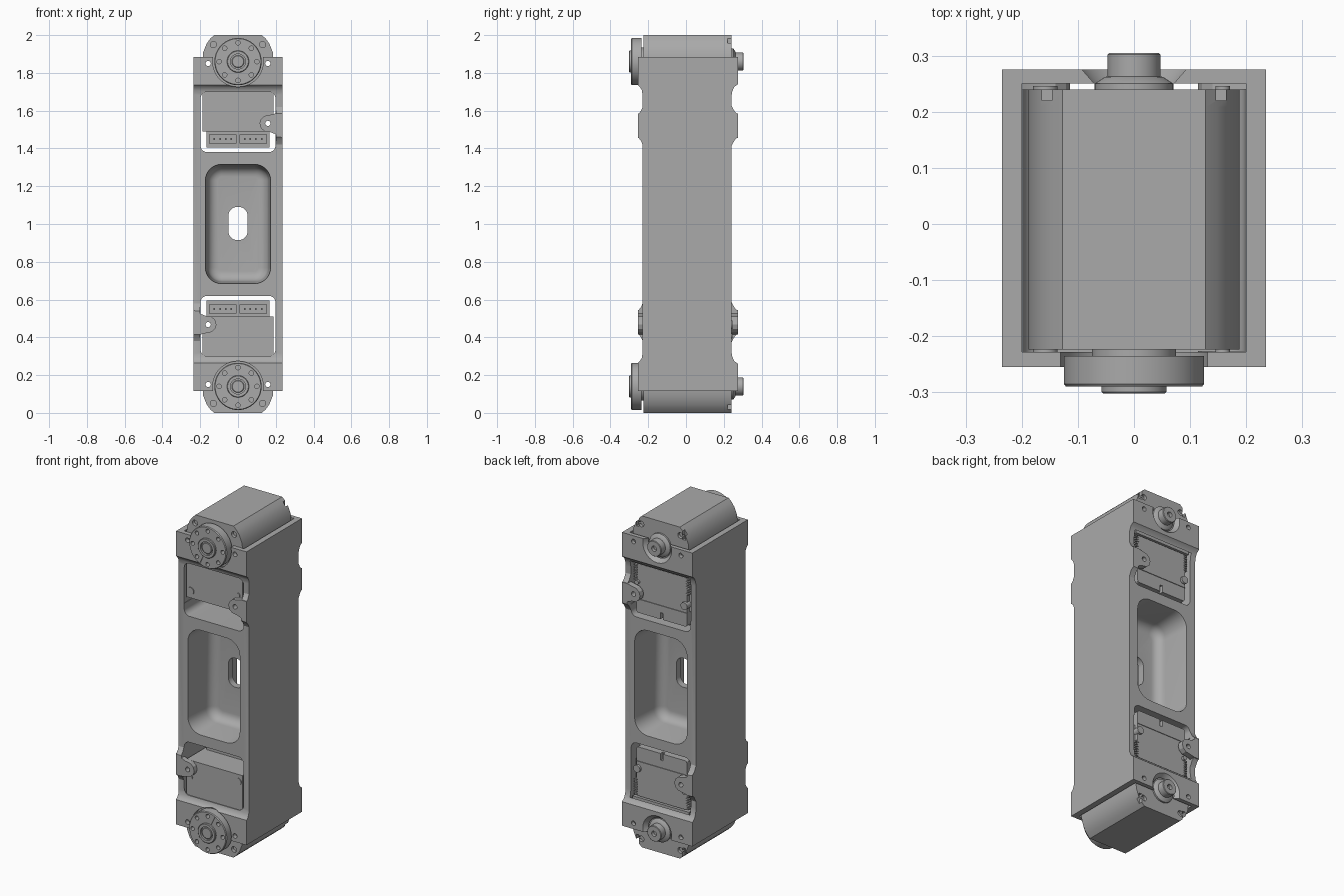
import bpy, bmesh, math
from mathutils import Matrix, Vector

if "Cube" in bpy.data.objects:
    bpy.data.objects.remove(bpy.data.objects["Cube"], do_unlink=True)

grey = bpy.data.materials.new("plain_grey")
grey.use_nodes = True
grey.diffuse_color = (0.4, 0.4, 0.4, 1)
grey.node_tree.nodes["Principled BSDF"].inputs["Base Color"].default_value = (0.4, 0.4, 0.4, 1)

# Half turn about the y axis through mid height: top end -> bottom end
MID = Vector((0, 0, 1))
TURN = Matrix.Translation(MID) @ Matrix.Rotation(math.pi, 4, "Y") @ Matrix.Translation(-MID)


def loft(name, rings):
    """Closed solid through equal-length rings of 3D points."""
    bm = bmesh.new()
    loops = [[bm.verts.new(p) for p in ring] for ring in rings]
    n = len(loops[0])
    for a, b in zip(loops, loops[1:]):
        for i in range(n):
            j = (i + 1) % n
            bm.faces.new((a[i], a[j], b[j], b[i]))
    bm.faces.new(loops[0])
    bm.faces.new(loops[-1])
    bmesh.ops.recalc_face_normals(bm, faces=bm.faces)
    me = bpy.data.meshes.new(name)
    bm.to_mesh(me)
    bm.free()
    me.materials.append(grey)
    ob = bpy.data.objects.new(name, me)
    bpy.context.collection.objects.link(ob)
    return ob


def prism(name, pts, y0, y1):
    return loft(name, [[(x, y, z) for x, z in pts] for y in (y0, y1)])


def box(name, x0, x1, y0, y1, z0, z1):
    return prism(name, [(x0, z0), (x1, z0), (x1, z1), (x0, z1)], y0, y1)


def lathe(name, x, z, steps, n=48):
    """Turned part along y; steps are (radius, y)."""
    angs = [2 * math.pi * i / n for i in range(n)]
    return loft(name, [[(x + r * math.cos(a), y, z + r * math.sin(a)) for a in angs]
                       for r, y in steps])


def cyl(name, x, z, r, y0, y1, n=24):
    return lathe(name, x, z, [(r, y0), (r, y1)], n)


def rounded(x0, x1, z0, z1, r, seg=8):
    pts = []
    for k, (cx, cz) in enumerate([(x1 - r, z1 - r), (x0 + r, z1 - r),
                                  (x0 + r, z0 + r), (x1 - r, z0 + r)]):
        for i in range(seg + 1):
            a = math.pi / 2 * (k + i / seg)
            pts.append((cx + r * math.cos(a), cz + r * math.sin(a)))
    return pts


def turned(ob):
    c = ob.copy()
    c.data = ob.data.copy()
    c.data.transform(TURN)
    c.name = ob.name.replace("upper", "lower")
    bpy.context.collection.objects.link(c)
    return c


def cut(ob, cutters):
    mods = []
    for c in cutters:
        m = ob.modifiers.new("cut", "BOOLEAN")
        m.operation, m.solver, m.object = "DIFFERENCE", "EXACT", c
        mods.append(m)
    dg = bpy.context.evaluated_depsgraph_get()
    me = bpy.data.meshes.new_from_object(ob.evaluated_get(dg))
    ob.modifiers.clear()
    ob.data = me


helpers = []


def helper(ob):
    ob.hide_render = True
    helpers.append(ob)
    return ob


# ---- Bracket: side profile (y, z) with raised end pads, mirrored in height
front = [(-.255, 1.885), (-.255, 1.735), (-.243, 1.725), (-.234, 1.708), (-.23, 1.685)]
back = [(.24, 1.67), (.244, 1.70), (.255, 1.725), (.275, 1.74), (.275, 1.885)]
profile = front + [(y, 2 - z) for y, z in reversed(front)]
profile += [(y, 2 - z) for y, z in reversed(back)] + back
bracket = loft("bracket", [[(x, y, z) for y, z in profile] for x in (-.235, .235)])

# Through holes for the fixing screws
screw_holes = [helper(cyl("hole_cutter", x, z, .014, -.5, .5, 16))
               for x, z in [(.158, 1.85), (-.158, 1.85), (.158, 1.533)]]

end_cuts = [
    helper(box("cavity_cutter", -.2, .2, -.228, .25, 1.45, 2.1)),
    helper(prism("window_cutter", rounded(-.198, .198, 1.38, 1.70, .035), -.4, .4)),
    helper(cyl("horn_cutter", 0, 1.86, .134, -.4, -.2, 48)),
    helper(lathe("hub_cutter", 0, 1.86, [(.075, .2), (.075, .25), (.10, .28)])),
] + screw_holes
end_cuts += [helper(turned(c)) for c in end_cuts]


# Central pockets with filleted floors, front and back, and a slot through the web
def pocket(side):
    rings = []
    steps = [(-.004, .4), (-.004, .246), (0, .225)]
    steps += [(.01 + .055 * (1 - math.cos(a)), .075 - .055 * math.sin(a))
              for a in [math.pi / 2 * i / 6 for i in range(7)]]
    for inset, y in steps:
        pts = rounded(-.172 + inset, .172 - inset, .685 + inset, 1.315 - inset, .085 - inset)
        rings.append([(x, side * y, z) for x, z in pts])
    return helper(loft("pocket_cutter", rings))


slot = helper(prism("slot_cutter", rounded(-.05, .05, .915, 1.09, .045), -.1, .1))
cut(bracket, end_cuts + [pocket(-1), pocket(1), slot])

parts = []

# ---- Screw tabs on one wall, front and back
tab = [(.235, 1.455), (.235, 1.585), (.2, 1.585), (.17, 1.578), (.14, 1.572), (.121, 1.555),
       (.114, 1.533), (.121, 1.508), (.14, 1.491), (.17, 1.487), (.2, 1.475)]
for name, y0, y1, lip in [("front", -.255, -.226, -.225), ("back", .275, .24, .239)]:
    t = prism(f"upper_{name}_tab", tab, y0, y1)
    cut(t, screw_holes)
    parts.append(t)
    # sloped shoulders where the tab meets the wall edge
    parts.append(loft(f"upper_{name}_tab_shoulder",
                      [[(x, y0, 1.46), (x, y0, 1.58), (x, (y0 + lip) / 2, 1.597), (x, lip, 1.63),
                        (x, lip, 1.41), (x, (y0 + lip) / 2, 1.443)] for x in (.2, .2349)]))

# ---- Servo body
half = [(.188, 1.49), (.188, 1.86), (.184, 1.91), (.166, 1.955), (.148, 1.98), (.127, 2.0)]
outline = half + [(-x, z) for x, z in reversed(half)]
cap = [(x, max(z, 1.705)) for x, z in outline]
pits = [helper(cyl("pit_cutter", s * .13, 1.95, .017, y0, y1, 20))
        for s in (-1, 1) for y0, y1 in [(-.3, -.205), (.222, .3)]]
notches = [helper(box("notch_cutter", s * .155 - .009, s * .155 + .009, .22, .3, 1.93, 2.1))
           for s in (-1, 1)]
body = prism("upper_servo_body", outline, -.224, .208)
back_cap = prism("upper_servo_back_cap", cap, .208, .24)
cut(body, screw_holes + pits)
cut(back_cap, screw_holes + pits + notches)

# Rear cover with a small notch and ribbed edges
cover = prism("upper_servo_cover", rounded(-.168, .168, 1.405, 1.70, .012, 3), .208, .232)
notch = helper(box("notch_cutter", -.008, .008, .2, .3, 1.39, 1.445))
groove = helper(box("groove_cutter", -.3, .3, .228, .3, 1.487, 1.492))
cut(cover, screw_holes + [notch, groove])
parts += [body, back_cap, cover]
for s in (-1, 1):
    for i in range(7):
        z = 1.60 + i * .0145
        x0, x1 = sorted((s * .163, s * .182))
        parts.append(box("upper_cover_rib", x0, x1, .205, .235, z, z + .008))

# Connector block with two open sockets and their pins
block = box("upper_connector_block", -.168, .168, -.06, .208, 1.405, 1.492)
sockets = []
for s in (-1, 1):
    sockets.append(helper(box("socket_cutter", s * .08 - .07, s * .08 + .07, -.1, .0, 1.425, 1.475)))
    for i in range(4):
        x = s * .08 + (i - 1.5) * .03
        parts.append(box("upper_connector_pin", x - .004, x + .004, -.04, .01, 1.446, 1.454))
cut(block, sockets)
parts.append(block)

# Small fixing bosses on the servo faces
for x, z, r in [(-.158, 1.533, .022), (.158, 1.592, .013)]:
    parts.append(cyl("upper_front_boss", x, z, r, -.229, -.2))
    parts.append(cyl("upper_back_boss", x, z, r, .2, .246))

# ---- Output horn: drilled disc, raised hub ring, centre screw
horn = lathe("upper_horn_disc", 0, 1.86, [(.075, -.215), (.075, -.235), (.125, -.235),
                                          (.125, -.285), (.121, -.29)], 64)
drills = []
for i in range(8):
    a = math.pi / 4 * i
    drills.append(helper(cyl("drill_cutter", .1 * math.cos(a), 1.86 + .1 * math.sin(a),
                             .012, -.4, -.26, 16)))
mark = helper(box("mark_cutter", -.002, .002, -.4, -.286, 1.745, 1.81))
mark.data.transform(Matrix.Translation((0, 0, 1.86)) @ Matrix.Rotation(math.radians(25), 4, "Y")
                    @ Matrix.Translation((0, 0, -1.86)))
cut(horn, drills + [mark])
hub = lathe("upper_horn_hub", 0, 1.86, [(.058, -.28), (.058, -.299), (.055, -.302)])
bore = helper(cyl("bore_cutter", 0, 1.86, .04, -.4, -.287, 32))
cut(hub, [bore])
screw = lathe("upper_horn_screw", 0, 1.86, [(.033, -.28), (.033, -.296), (.03, -.299)], 32)

# ---- Rear idler hub
idler = lathe("upper_idler_hub", 0, 1.86, [(.07, .235), (.07, .25), (.052, .262), (.047, .263),
                                           (.047, .302), (.044, .305)])
socket = helper(cyl("bore_cutter", 0, 1.86, .016, .285, .4))
cut(idler, [socket])
parts += [horn, hub, screw, idler]

# ---- Repeat every end part at the lower end, then shade
parts += [turned(p) for p in parts]
for ob in parts + [bracket]:
    ob.data.polygons.foreach_set("use_smooth", [True] * len(ob.data.polygons))
    ob.data.set_sharp_from_angle(angle=math.radians(30))
for h in helpers:
    bpy.data.objects.remove(h, do_unlink=True)
